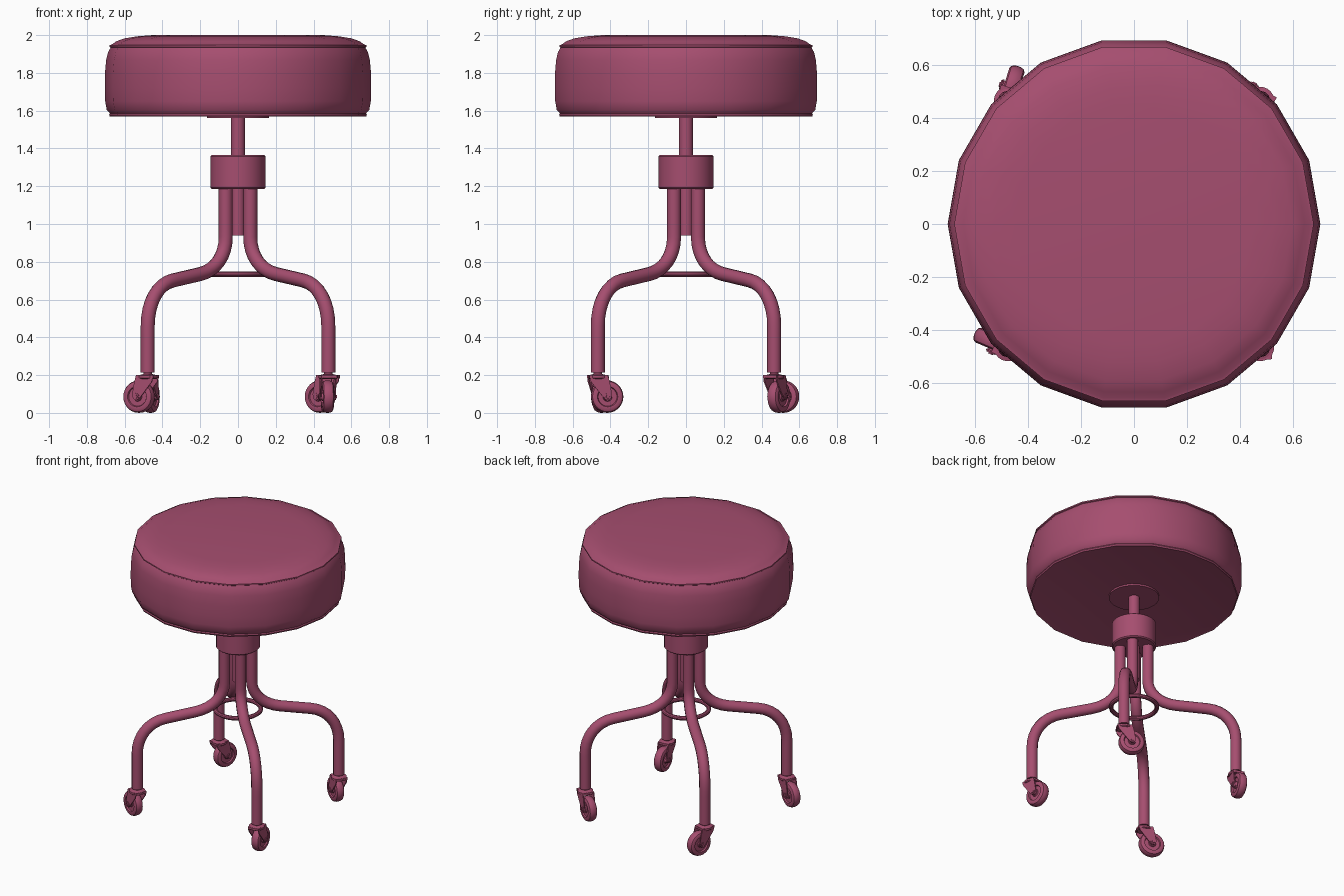
import bpy, bmesh, math
from mathutils import Matrix, Vector

if "Cube" in bpy.data.objects:
    bpy.data.objects.remove(bpy.data.objects["Cube"])

mat = bpy.data.materials.new("mauve")
mat.diffuse_color = (0.38, 0.076, 0.16, 1)
mat.use_nodes = True
mat.node_tree.nodes["Principled BSDF"].inputs["Base Color"].default_value = mat.diffuse_color


def finish(ob, angle=35):
    if not ob.data.materials:
        ob.data.materials.append(mat)
    bpy.ops.object.select_all(action='DESELECT')
    ob.select_set(True)
    bpy.context.view_layer.objects.active = ob
    bpy.ops.object.shade_smooth_by_angle(angle=math.radians(angle))
    return ob


def add_mesh(name, bm, matrix=Matrix()):
    bmesh.ops.recalc_face_normals(bm, faces=bm.faces)
    me = bpy.data.meshes.new(name)
    bm.to_mesh(me)
    bm.free()
    ob = bpy.data.objects.new(name, me)
    bpy.context.collection.objects.link(ob)
    ob.matrix_world = matrix
    return finish(ob)


def lathe(name, profile, sides, matrix=Matrix()):
    """Revolve (radius, z) points around z."""
    bm = bmesh.new()
    vs = [bm.verts.new((r, 0, z)) for r, z in profile]
    es = [bm.edges.new(p) for p in zip(vs, vs[1:])]
    bmesh.ops.spin(bm, geom=vs + es, axis=(0, 0, 1), cent=(0, 0, 0),
                   angle=2 * math.pi, steps=sides)
    bmesh.ops.remove_doubles(bm, verts=bm.verts, dist=1e-4)
    return add_mesh(name, bm, matrix)


def slab(name, outline, y0, y1, matrix):
    """Extrude an (x, z) outline from y0 to y1."""
    bm = bmesh.new()
    f = bm.faces.new([bm.verts.new((x, y0, z)) for x, z in outline])
    new = bmesh.ops.extrude_face_region(bm, geom=[f])["geom"]
    bmesh.ops.translate(bm, vec=(0, y1 - y0, 0),
                        verts=[v for v in new if isinstance(v, bmesh.types.BMVert)])
    return add_mesh(name, bm, matrix)


# Cushion with seam lips, 18 sides
lathe("seat", [(0, 1.572), (0.665, 1.572), (0.678, 1.568), (0.682, 1.578), (0.678, 1.586),
               (0.695, 1.605), (0.703, 1.65), (0.705, 1.72), (0.704, 1.80), (0.698, 1.87),
               (0.688, 1.91), (0.674, 1.934), (0.68, 1.938), (0.68, 1.947), (0.668, 1.95),
               (0.645, 1.967), (0.60, 1.983), (0.53, 1.994), (0.45, 2.0), (0, 2.0)], 18)

# Mounting plate, screw stem and collar
lathe("seat_plate", [(0, 1.56), (0.165, 1.56), (0.165, 1.574), (0, 1.574)], 24)
lathe("stem", [(0, 0.94), (0.037, 0.94), (0.037, 1.57), (0, 1.57)], 20)
lathe("collar", [(0, 1.185), (0.138, 1.185), (0.145, 1.192), (0.145, 1.358),
                 (0.138, 1.365), (0, 1.365)], 28)

# Brace ring under the legs
bpy.ops.mesh.primitive_torus_add(major_radius=0.15, minor_radius=0.015, major_segments=32,
                                 minor_segments=10, location=(0, 0, 0.735))
bpy.context.object.name = "brace_ring"
finish(bpy.context.object)

LX, LY = 0.478, 0.467


def leg(name, sx, sy):
    # straight tube, two filleted bends: (position, left handle, right handle)
    top, c1, c2, foot = ((0.065, 1.2), (0.065, 0.767), (LX, 0.67), (LX, 0.215))
    a1, b1 = (0.065, 0.93), (0.20, 0.735)
    a2, b2 = (0.345, 0.701), (LX, 0.46)
    mix = lambda p, q: tuple(i + 0.6 * (j - i) for i, j in zip(p, q))
    knots = [(top, top, mix(top, a1)), (a1, mix(a1, top), mix(a1, c1)),
             (b1, mix(b1, c1), mix(b1, a2)), (a2, mix(a2, b1), mix(a2, c2)),
             (b2, mix(b2, c2), mix(b2, foot)), (foot, mix(foot, b2), foot)]
    to3 = lambda p: Vector((sx * p[0], sy * p[0] * LY / LX, p[1]))
    cu = bpy.data.curves.new(name, 'CURVE')
    cu.dimensions = '3D'
    cu.bevel_depth = 0.037
    cu.bevel_resolution = 4
    cu.resolution_u = 8
    cu.use_fill_caps = True
    sp = cu.splines.new('BEZIER')
    sp.bezier_points.add(len(knots) - 1)
    for bp, (co, hl, hr) in zip(sp.bezier_points, knots):
        bp.handle_left_type = bp.handle_right_type = 'FREE'
        bp.co, bp.handle_left, bp.handle_right = to3(co), to3(hl), to3(hr)
    ob = bpy.data.objects.new(name, cu)
    bpy.context.collection.objects.link(ob)
    bpy.ops.object.select_all(action='DESELECT')
    ob.select_set(True)
    bpy.context.view_layer.objects.active = ob
    bpy.ops.object.convert(target='MESH')
    finish(bpy.context.object)


def caster(name, x, y, heading):
    base = Matrix.Translation((x, y, 0)) @ Matrix.Rotation(math.radians(heading), 4, 'Z')
    # Swivel pin and caps
    lathe(name + "_swivel", [(0, 0.18), (0.045, 0.18), (0.052, 0.185), (0.052, 0.198),
                             (0.03, 0.204), (0.022, 0.206), (0.022, 0.225), (0, 0.225)],
          20, base)
    # Fork: crown and two cheeks
    slab(name + "_fork_crown", [(-0.048, 0.184), (0.05, 0.184), (0.05, 0.2), (-0.048, 0.2)],
         -0.041, 0.041, base)
    cheek = [(-0.048, 0.2), (0.05, 0.2), (0.06, 0.165), (0.072, 0.10), (0.07, 0.082),
             (0.058, 0.068), (0.042, 0.067), (0.028, 0.08), (-0.04, 0.165)]
    for side, s in (("left", 1), ("right", -1)):
        slab(f"{name}_fork_{side}", cheek, s * 0.034, s * 0.041, base)
    # Wheel and axle, turned to lie along local y
    hub = base @ Matrix.Translation((0.05, 0, 0.086)) @ Matrix.Rotation(math.pi / 2, 4, 'X')
    half = [(0, 0.028), (0.022, 0.028), (0.025, 0.02), (0.05, 0.02), (0.054, 0.029),
            (0.070, 0.030), (0.080, 0.024), (0.085, 0.012)]
    lathe(name + "_wheel", half + [(0.086, 0)] + [(r, -w) for r, w in reversed(half)], 28, hub)
    pin = [(0, 0.049), (0.009, 0.049), (0.010, 0.045), (0.018, 0.045), (0.018, 0.04)]
    lathe(name + "_axle", pin + [(r, -w) for r, w in reversed(pin)], 16, hub)


# Four legs, each caster swivelled its own way
for name, sx, sy, heading in (("front_left", -1, -1, 157), ("front_right", 1, -1, 95),
                              ("back_right", 1, 1, 150), ("back_left", -1, 1, 73)):
    leg(name + "_leg", sx, sy)
    caster(name + "_caster", sx * LX, sy * LY, heading)
